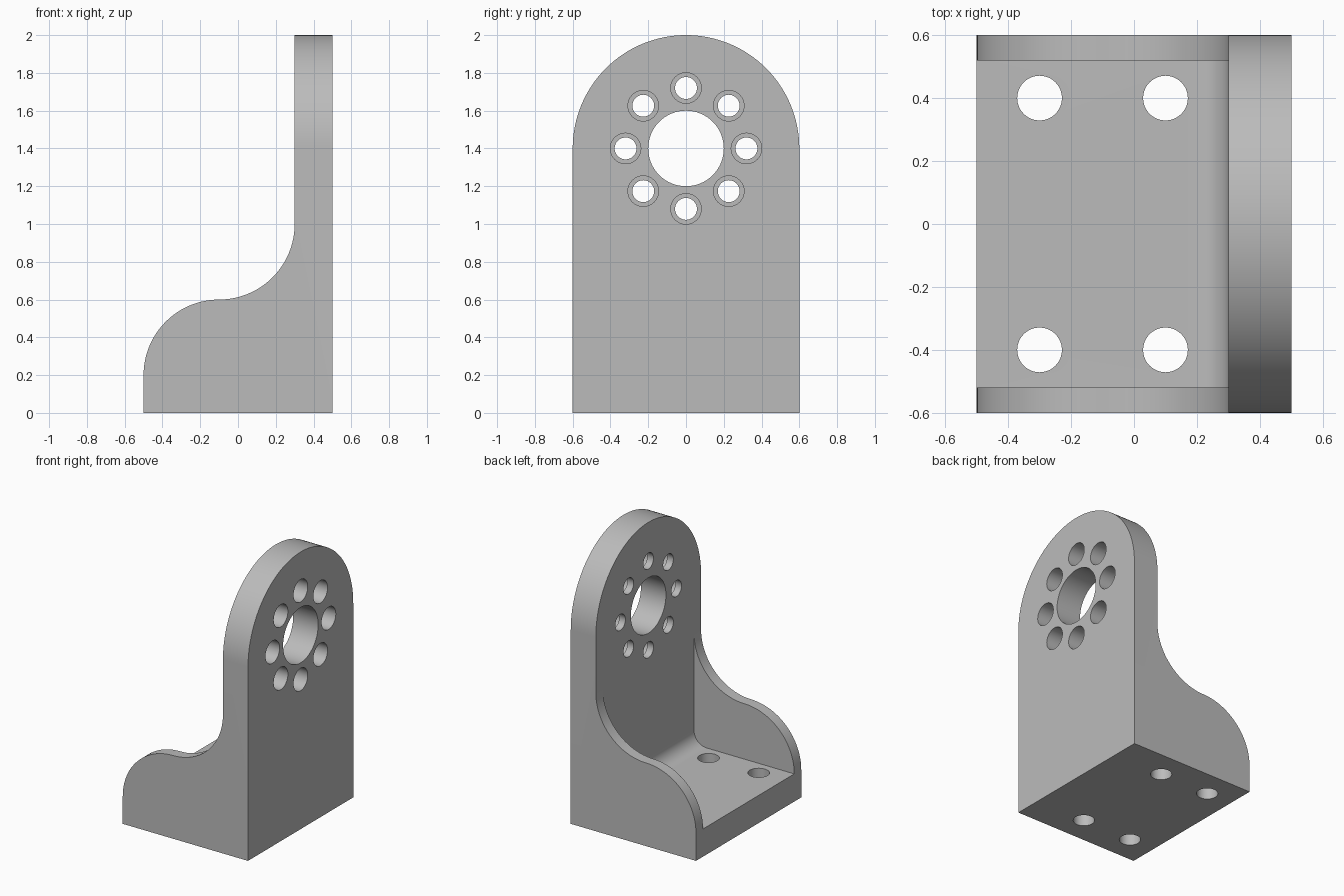
import bpy, bmesh, math
from mathutils import Vector

if "Cube" in bpy.data.objects:
    bpy.data.objects.remove(bpy.data.objects["Cube"])

grey = bpy.data.materials.new("plain grey")
grey.diffuse_color = (0.5, 0.5, 0.5, 1)
grey.use_nodes = True
grey.node_tree.nodes["Principled BSDF"].inputs["Base Color"].default_value = grey.diffuse_color


def arc(cx, cy, r, a0, a1, n):
    """Points on an arc, angles in degrees."""
    angles = [math.radians(a0 + (a1 - a0) * i / n) for i in range(n + 1)]
    return [(cx + r * math.cos(a), cy + r * math.sin(a)) for a in angles]


def extrude(name, outline, axis, lo, hi):
    """Solid from a 2D outline, extruded along the x, y or z axis."""
    place = {"x": lambda u, v, w: (w, u, v),
             "y": lambda u, v, w: (u, w, v),
             "z": lambda u, v, w: (u, v, w)}[axis]
    bm = bmesh.new()
    face = bm.faces.new([bm.verts.new(place(u, v, lo)) for u, v in outline])
    result = bmesh.ops.extrude_face_region(bm, geom=[face])
    verts = [g for g in result["geom"] if isinstance(g, bmesh.types.BMVert)]
    bmesh.ops.translate(bm, verts=verts, vec=Vector(place(0, 0, hi - lo)))
    bmesh.ops.recalc_face_normals(bm, faces=bm.faces)
    mesh = bpy.data.meshes.new(name)
    bm.to_mesh(mesh)
    bm.free()
    mesh.materials.append(grey)
    obj = bpy.data.objects.new(name, mesh)
    bpy.context.collection.objects.link(obj)
    return obj


def combine(target, tool, operation="DIFFERENCE"):
    """Apply a boolean and remove the tool."""
    mod = target.modifiers.new("cut", "BOOLEAN")
    mod.operation, mod.object, mod.solver = operation, tool, "EXACT"
    bpy.context.view_layer.objects.active = target
    bpy.ops.object.modifier_apply(modifier=mod.name)
    bpy.data.objects.remove(tool)


def drill(target, u, v, r, axis, lo, hi, n=48):
    circle = arc(u, v, r, 0, 360, n)[:-1]
    combine(target, extrude("drill", circle, axis, lo, hi))


# Bracket side silhouette: S-curved web rising into the upright plate
side = [(0.5, 0), (0.5, 2.0), (0.3, 2.0)]
side += arc(-0.1, 1.0, 0.4, 0, -90, 24)
side += arc(-0.1, 0.2, 0.4, 90, 180, 24)[1:]
side += [(-0.5, 0)]
bracket = extrude("bracket", side, "y", -0.6, 0.6)

# Pocket between the two side webs, filleted where base meets plate
pocket = [(-0.7, 0.2)] + arc(0.2, 0.3, 0.1, -90, 0, 12) + [(0.3, 1.2), (-0.7, 1.2)]
combine(bracket, extrude("pocket", pocket, "y", -0.52, 0.52))

# Rounded top of the upright plate
arch = [(-0.6, 1.4), (-0.8, 1.4), (-0.8, 2.2), (0.8, 2.2), (0.8, 1.4)]
arch += arc(0, 1.4, 0.6, 0, 180, 64)[:-1]
combine(bracket, extrude("arch_cutter", arch[1:] + arch[:1], "x", 0.2, 0.6))

# Central bore and ring of counterbored screw holes
drill(bracket, 0, 1.4, 0.2, "x", 0.2, 0.6, 64)
for i in range(8):
    a = math.radians(45 * i)
    y, z = 0.32 * math.cos(a), 1.4 + 0.32 * math.sin(a)
    drill(bracket, y, z, 0.058, "x", 0.2, 0.6, 32)
    drill(bracket, y, z, 0.081, "x", 0.35, 0.6, 32)

# Mounting holes through the base
for x in (-0.3, 0.1):
    for y in (-0.4, 0.4):
        drill(bracket, x, y, 0.071, "z", -0.1, 0.27)

bpy.ops.object.select_all(action="DESELECT")
bracket.select_set(True)
bpy.context.view_layer.objects.active = bracket
bpy.ops.object.shade_smooth_by_angle(angle=math.radians(30))
